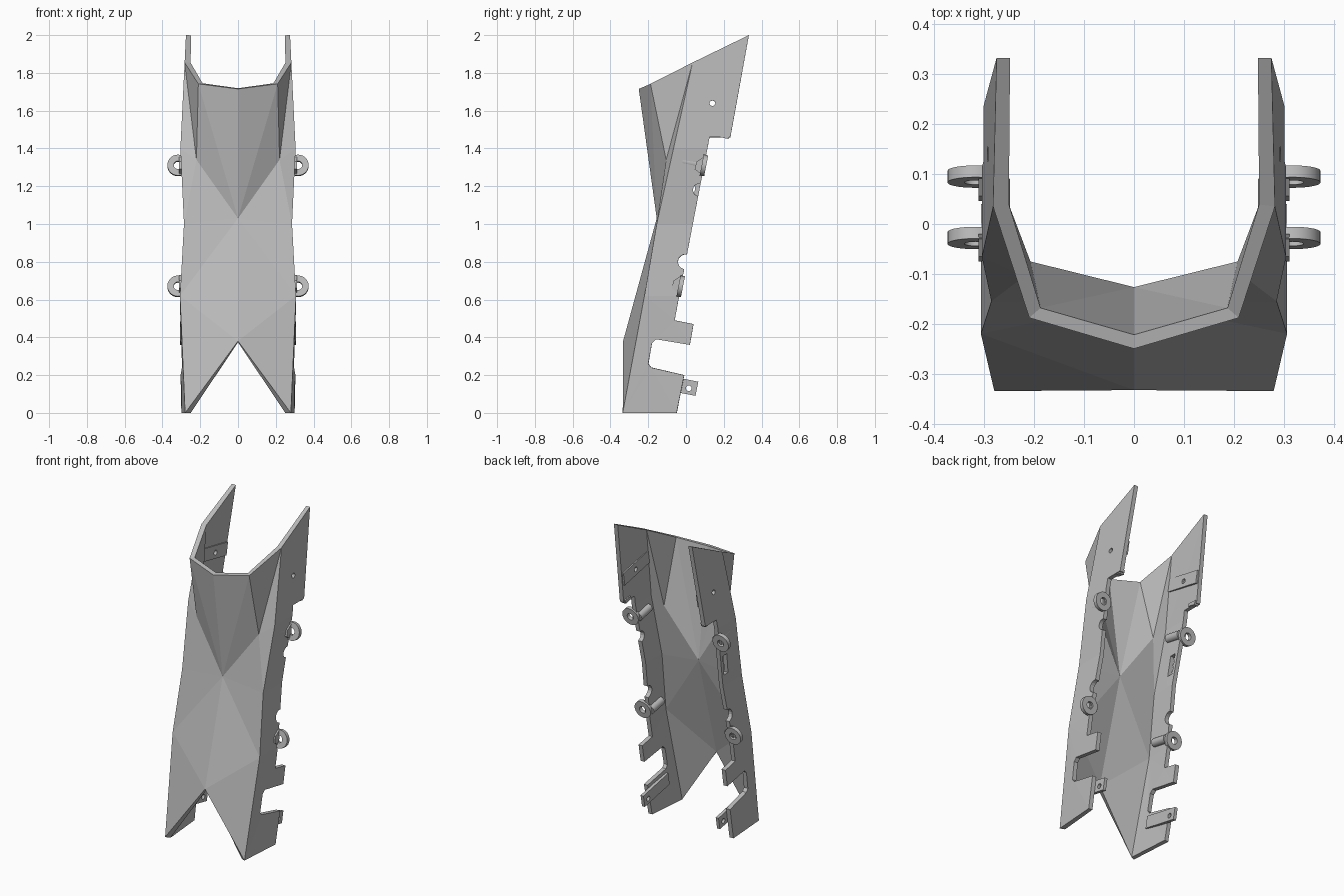
import bpy, bmesh, math
from mathutils import Matrix, Vector

if "Cube" in bpy.data.objects:
    bpy.data.objects.remove(bpy.data.objects["Cube"])

grey = bpy.data.materials.new("plain_grey")
grey.use_nodes = True
grey.diffuse_color = (0.5, 0.5, 0.5, 1)
grey.node_tree.nodes["Principled BSDF"].inputs["Base Color"].default_value = (0.5, 0.5, 0.5, 1)


def finish(bm, name, thickness=0):
    mesh = bpy.data.meshes.new(name)
    bm.to_mesh(mesh)
    bm.free()
    mesh.materials.append(grey)
    ob = bpy.data.objects.new(name, mesh)
    bpy.context.collection.objects.link(ob)
    if thickness:
        mod = ob.modifiers.new("wall", "SOLIDIFY")
        mod.thickness = thickness
        mod.offset = -1
        mod.use_even_offset = True
    return ob


def circle(y, z, r, start=0, sweep=360, n=16):
    closed = sweep == 360
    steps = n if closed else n + 1
    return [(y + r * math.cos(math.radians(start + sweep * i / n)),
             z + r * math.sin(math.radians(start + sweep * i / n))) for i in range(steps)]


def fill(bm, loops, x):
    """Fill an outline with holes in the y-z plane; returns the new verts."""
    verts, edges = [], []
    for loop in loops:
        vs = [bm.verts.new((x, y, z)) for y, z in loop]
        edges += [bm.edges.new((vs[i - 1], vs[i])) for i in range(len(vs))]
        verts += vs
    bmesh.ops.triangle_fill(bm, edges=edges, use_beauty=True, normal=(1, 0, 0))
    return verts


def side_x(y, z):
    """Outer face of the side wall, bent at a few heights."""
    stops = [(0, .28), (.62, .307), (1.0, .286), (1.4, .305), (2.01, .275)]
    for (z0, x0), (z1, x1) in zip(stops, stops[1:]):
        if z <= z1:
            x = x0 + (x1 - x0) * (z - z0) / (z1 - z0)
            return x + .07 * (y + .335) * max(0, 1 - z / .62)
    return stops[-1][1]


def back_y(z):
    return .125 - .193 * (1.46 - z)


# Side wall outline: front ridge, slanted top, then the notched back edge
ridge = [(-.335, 0), (-.22, .62), (-.155, 1.0), (-.066, 1.4), (.035, 1.855)]
lower_back = [(-.06, .49), (.04, .47), (.02, .36), (-.16, .39), (-.18, .37),
              (-.2, .26), (-.185, .24), (-.01, .2), (-.05, 0)]


def wall_loops(side):
    outline = ridge + [(.333, 2), (.235, 1.46), (.125, 1.46)]
    if side > 0:
        outline += circle(back_y(1.18), 1.18, .034, 79, 180, 8)
    outline += circle(back_y(.8), .8, .04, 79, 180, 8) + lower_back
    loops = [outline, circle(.14, 1.64, .015)]
    if side < 0:
        loops.append([(-.01, 1.07), (.03, 1.07), (.05, 1.2), (.01, 1.2)])
    return loops


# Faceted shell: both side walls and the folded front
shell = bmesh.new()
for side in (1, -1):
    bm = bmesh.new()
    fill(bm, wall_loops(side), 0)
    for z in (.62, 1.0, 1.4):
        bmesh.ops.bisect_plane(bm, geom=bm.verts[:] + bm.edges[:] + bm.faces[:],
                               plane_co=(0, 0, z), plane_no=(0, 0, 1))
    for v in bm.verts:
        v.co.x = side_x(v.co.y, v.co.z)

    foot, low, waist, shoulder, peak = [(side_x(y, z), y, z) for y, z in ridge]
    fork = (0, -.333, .38)
    centre = (0, -.155, 1.03)
    brow = (0, -.25, 1.715)
    crease = (.22, -.105, 1.34)
    corner = (.21, -.188, 1.742)
    for tri in [(fork, foot, low), (fork, low, centre), (low, waist, centre),
                (centre, waist, crease), (centre, crease, corner), (centre, corner, brow),
                (waist, shoulder, crease), (crease, shoulder, peak), (crease, peak, corner)]:
        bm.faces.new([bm.verts.new(p) for p in tri])
    for v in bm.verts:
        v.co.x *= side
    part = bpy.data.meshes.new("half")
    bm.to_mesh(part)
    bm.free()
    shell.from_mesh(part)
    bpy.data.meshes.remove(part)
bmesh.ops.remove_doubles(shell, verts=shell.verts[:], dist=.0005)
bmesh.ops.recalc_face_normals(shell, faces=shell.faces[:])
outward = sum(f.normal.dot(f.calc_center_median() - Vector((0, .1, f.calc_center_median().z)))
              * f.calc_area() for f in shell.faces)
if outward < 0:
    bmesh.ops.reverse_faces(shell, faces=shell.faces[:])
finish(shell, "armour_shell", .027)


def add_lug(name, side, y, z):
    """Ring lug with a round boss running forward along the wall."""
    bm = bmesh.new()
    ring = [bm.verts.new((r, d, 0)) for r, d in
            ((.022, -.012), (.056, -.012), (.056, .012), (.022, .012))]
    edges = [bm.edges.new((ring[i - 1], ring[i])) for i in range(4)]
    bmesh.ops.spin(bm, geom=ring + edges, cent=(0, 0, 0), axis=(0, 1, 0),
                   angle=math.tau, steps=28, use_merge=True)
    bmesh.ops.remove_doubles(bm, verts=bm.verts[:], dist=.0005)
    bmesh.ops.create_cone(bm, cap_ends=True, segments=20, radius1=.027, radius2=.027, depth=.11,
                          matrix=Matrix.Translation((-.042 * side, -.06, 0))
                          @ Matrix.Rotation(math.pi / 2, 4, 'X'))
    bmesh.ops.recalc_face_normals(bm, faces=bm.faces[:])
    bm.transform(Matrix.Translation((.318 * side, y, z)) @ Matrix.Rotation(math.radians(-11), 4, 'X'))
    ob = finish(bm, name)
    bpy.context.view_layer.objects.active = ob
    ob.select_set(True)
    bpy.ops.object.shade_smooth_by_angle()
    ob.select_set(False)


def add_plate(name, side, x, loops, thickness):
    bm = bmesh.new()
    fill(bm, loops, x * side)
    for f in bm.faces:
        f.normal_update()
        if f.normal.x * side < 0:
            f.normal_flip()
    finish(bm, name, thickness)


for side, word in ((1, "left"), (-1, "right")):
    # Mounting lugs
    add_lug(word + "_upper_lug", side, .095, 1.31)
    add_lug(word + "_lower_lug", side, -.028, .67)
    # Inner strap behind the upper hole
    add_plate(word + "_inner_strap", side, .268,
              [[(.0, 1.63), (.25, 1.58), (.265, 1.66), (.015, 1.71)], circle(.14, 1.64, .015)], .012)
    # Lower fixing tab with a hole
    add_plate(word + "_fixing_tab", side, .275,
              [[(-.2, .14), (.05, .09), (.065, .165), (-.185, .215)], circle(.015, .13, .015)], .02)
    # Small lip below the upper wing
    add_plate(word + "_wing_lip", side, .296,
              [[(.17, 1.462), (.225, 1.45), (.235, 1.475), (.175, 1.48)]], .03)
    # Raised pads beside the lugs
    for level, z in (("upper", 1.31), ("lower", .68)):
        y = back_y(z)
        add_plate(word + "_" + level + "_pad", side, .312,
                  [[(y - .05, z - .02), (y - .01, z - .05), (y + .005, z + .05), (y - .04, z + .02)]], .02)
